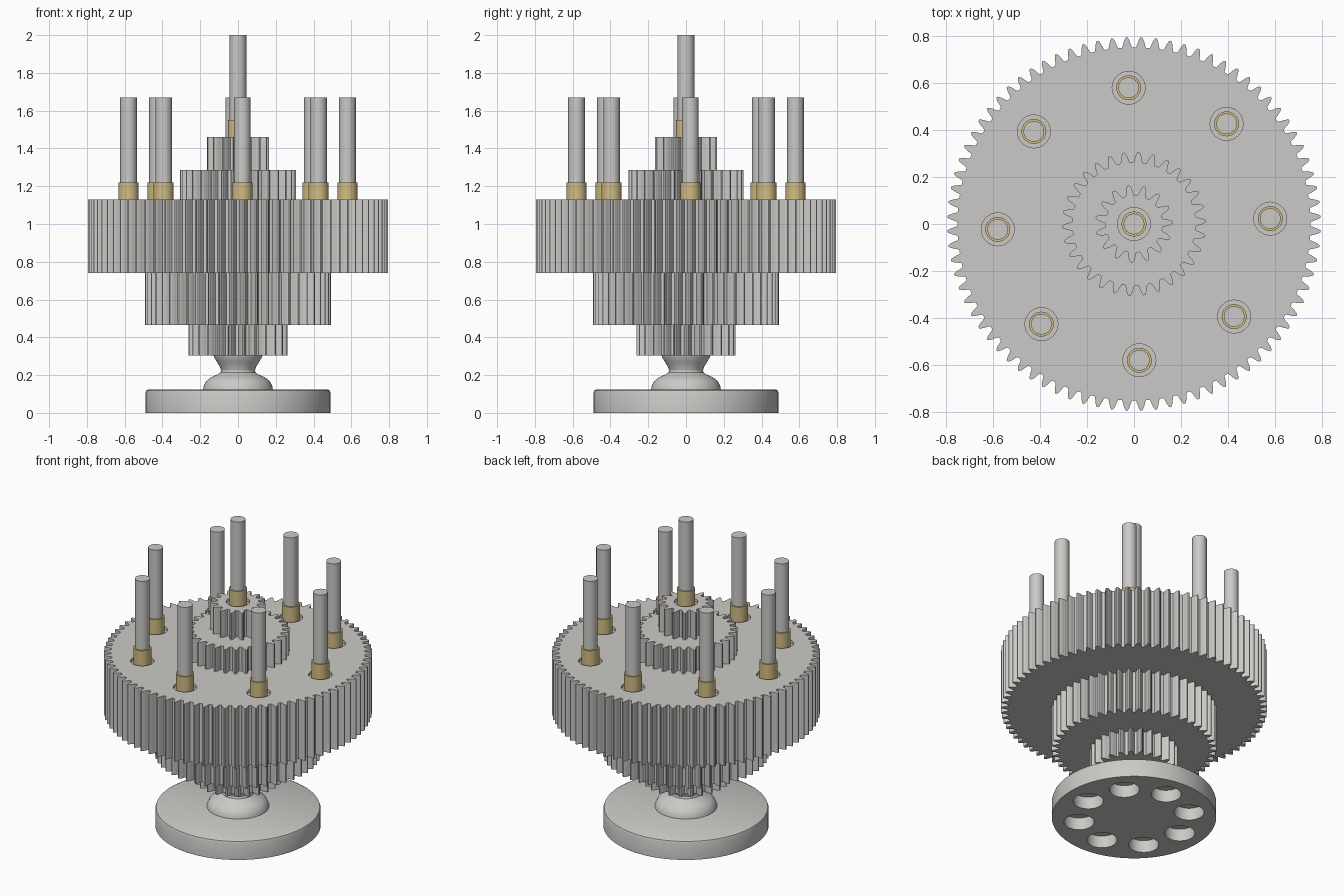
import bpy, bmesh
from math import sin, cos, pi, radians

if "Cube" in bpy.data.objects:
    bpy.data.objects.remove(bpy.data.objects["Cube"], do_unlink=True)

TURN = radians(2.25)      # the whole stack is turned by half a tooth


def material(name, rgb):
    mat = bpy.data.materials.new(name)
    mat.use_nodes = True
    mat.diffuse_color = (*rgb, 1)
    mat.node_tree.nodes["Principled BSDF"].inputs["Base Color"].default_value = (*rgb, 1)
    return mat


STEEL = material("pale grey", (0.6, 0.59, 0.57))
BRASS = material("brass", (0.64, 0.51, 0.23))


def finish(bm, name, mat, smooth=True):
    bmesh.ops.recalc_face_normals(bm, faces=bm.faces)
    mesh = bpy.data.meshes.new(name)
    bm.to_mesh(mesh)
    bm.free()
    mesh.materials.append(mat)
    obj = bpy.data.objects.new(name, mesh)
    bpy.context.collection.objects.link(obj)
    if smooth:
        bpy.ops.object.select_all(action="DESELECT")
        obj.select_set(True)
        bpy.context.view_layer.objects.active = obj
        bpy.ops.object.shade_smooth_by_angle(angle=radians(30))
    return obj


def circle(r, n, x=0, y=0):
    return [(x + r * cos(2 * pi * i / n), y + r * sin(2 * pi * i / n)) for i in range(n)]


def ring(bm, points, z, scale=1):
    return [bm.verts.new((x * scale, y * scale, z)) for x, y in points]


def bridge(bm, a, b):
    for i in range(len(a)):
        j = (i + 1) % len(a)
        bm.faces.new((a[i], a[j], b[j], b[i]))


def ring_edges(bm, loop):
    return [bm.edges.new((loop[i - 1], loop[i])) for i in range(len(loop))]


def plate(name, outline, levels, holes=(), floor=0, smooth=False):
    """Extruded outline; the first level's face carries blind holes."""
    bm = bmesh.new()
    loops = [ring(bm, outline, z, s) for s, z in levels]
    edges = ring_edges(bm, loops[0])
    mouths = [ring(bm, hole, levels[0][1]) for hole in holes]
    for mouth in mouths:
        edges += ring_edges(bm, mouth)
    bmesh.ops.triangle_fill(bm, use_beauty=True, use_dissolve=False, edges=edges)
    for a, b in zip(loops, loops[1:]):
        bridge(bm, a, b)
    bm.faces.new(loops[-1])
    for mouth, hole in zip(mouths, holes):
        bottom = ring(bm, hole, floor)
        bridge(bm, mouth, bottom)
        bm.faces.new(bottom)
    return finish(bm, name, STEEL, smooth)


def lathe(name, profile, mat, x=0, y=0, n=32):
    bm = bmesh.new()
    loops = [ring(bm, circle(r, n, x, y), z) for r, z in profile]
    for a, b in zip(loops, loops[1:]):
        bridge(bm, a, b)
    bm.faces.new(loops[0])
    bm.faces.new(loops[-1])
    return finish(bm, name, mat)


def gear_outline(teeth, outer):
    """Narrow tipped teeth; each pair is half width in pitches, height."""
    pitch = 2 * pi / teeth
    depth = 0.043
    flank = [(0.36, 0), (0.28, 0.25), (0.22, 0.55), (0.14, 0.82), (0.06, 1)]
    tooth = [(-w, h) for w, h in flank] + [(w, h) for w, h in reversed(flank)]
    points = []
    for i in range(teeth):
        for w, h in tooth:
            a = TURN + (i + w) * pitch
            r = outer - depth * (1 - h)
            points.append((r * cos(a), r * sin(a)))
    return points


def around(radius, turn):
    return [(radius * cos(turn + k * pi / 4), radius * sin(turn + k * pi / 4))
            for k in range(8)]


# Round foot with eight blind holes underneath
foot_holes = [circle(0.09, 32, x, y) for x, y in around(0.333, radians(-5))]
plate("foot", circle(0.49, 96),
      [(1, 0), (1, 0.105), (0.99, 0.119), (0.965, 0.125)],
      foot_holes, 0.08, smooth=True)

# Waisted neck
lathe("neck", [(0.185, 0.12), (0.182, 0.14), (0.168, 0.168), (0.145, 0.187),
               (0.108, 0.204), (0.093, 0.214), (0.09, 0.225), (0.095, 0.242),
               (0.113, 0.272), (0.127, 0.295), (0.13, 0.31)], STEEL, n=64)

# Stack of gears: name, teeth, outer radius, bottom, top
RECESS = 0.02
sockets = around(0.58, TURN)
gears = [("lower_small_gear", 25, 0.263, 0.305, 0.465, []),
         ("lower_middle_gear", 49, 0.492, 0.465, 0.74, []),
         ("main_gear", 80, 0.794, 0.74, 1.13, sockets),
         ("upper_middle_gear", 30, 0.306, 1.13, 1.285, []),
         ("upper_small_gear", 15, 0.165, 1.285, 1.46, [(0, 0)])]
for name, teeth, outer, low, high, spots in gears:
    plate(name, gear_outline(teeth, outer), [(1, high), (1, low)],
          [circle(0.07, 32, x, y) for x, y in spots], high - RECESS)

# Rods standing in brass collars
stands = [("outer", x, y, 1.13, 1.67) for x, y in sockets] + [("centre", 0, 0, 1.46, 2)]
for kind, x, y, low, high in stands:
    lathe(kind + "_collar", [(0.053, low - RECESS), (0.053, low + 0.09)], BRASS, x, y)
    lathe(kind + "_rod", [(0.044, low), (0.044, high)], STEEL, x, y)
